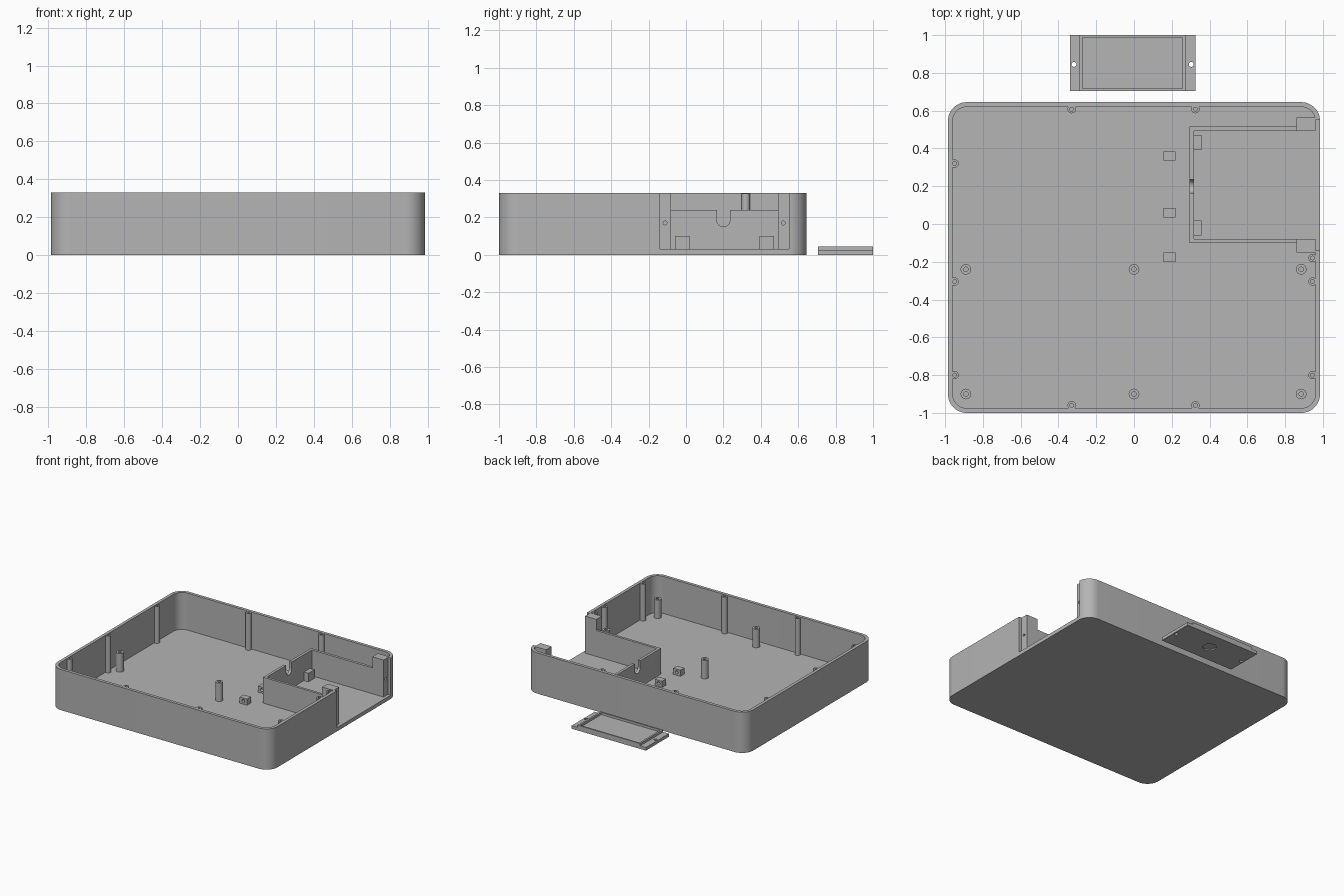
import bpy, bmesh
from math import sin, cos, pi, radians
from mathutils import Matrix

if "Cube" in bpy.data.objects:
    bpy.data.objects.remove(bpy.data.objects["Cube"], do_unlink=True)

GREY = (0.46, 0.46, 0.46, 1)
mat = bpy.data.materials.new("plain_grey")
mat.use_nodes = True
mat.diffuse_color = GREY
mat.node_tree.nodes["Principled BSDF"].inputs["Base Color"].default_value = GREY

FLOOR, RIM = 0.03, 0.33


def finish(name, bm):
    bmesh.ops.recalc_face_normals(bm, faces=bm.faces)
    mesh = bpy.data.meshes.new(name)
    bm.to_mesh(mesh)
    bm.free()
    mesh.materials.append(mat)
    obj = bpy.data.objects.new(name, mesh)
    bpy.context.collection.objects.link(obj)
    return obj


def box(name, x, y, z):
    bm = bmesh.new()
    bmesh.ops.create_cube(bm, size=1)
    for v in bm.verts:
        v.co = [r[0] if c < 0 else r[1] for c, r in zip(v.co, (x, y, z))]
    return finish(name, bm)


def rod(name, centre, radius, depth, axis="Z"):
    bm = bmesh.new()
    turn = {"X": Matrix.Rotation(pi / 2, 4, "Y"), "Y": Matrix.Rotation(pi / 2, 4, "X"),
            "Z": Matrix.Identity(4)}[axis]
    bmesh.ops.create_cone(bm, cap_ends=True, segments=32, radius1=radius, radius2=radius,
                          depth=depth, matrix=Matrix.Translation(centre) @ turn)
    return finish(name, bm)


def rounded_slab(name, x, y, z, radius, steps=12):
    bm = bmesh.new()
    corners = [(x[1], y[1], -1, -1), (x[0], y[1], 1, -1), (x[0], y[0], 1, 1), (x[1], y[0], -1, 1)]
    ring = []
    for i, (cx, cy, sx, sy) in enumerate(corners):
        for k in range(steps + 1):
            a = (i + k / steps) * pi / 2
            ring.append(bm.verts.new((cx + radius * (sx + cos(a)), cy + radius * (sy + sin(a)), z[0])))
    face = bm.faces.new(ring)
    top = bmesh.ops.extrude_face_region(bm, geom=[face])["geom"]
    bmesh.ops.translate(bm, vec=(0, 0, z[1] - z[0]),
                        verts=[g for g in top if isinstance(g, bmesh.types.BMVert)])
    return finish(name, bm)


def post(name, x, y, radius, hole, top, depth):
    # Turned pillar with a blind screw hole in its top
    bm = bmesh.new()
    profile = [(0, top - depth), (hole, top - depth), (hole, top), (radius, top),
               (radius, FLOOR - 0.01), (0, FLOOR - 0.01)]
    verts = [bm.verts.new((r, 0, z)) for r, z in profile]
    edges = [bm.edges.new(pair) for pair in zip(verts, verts[1:])]
    bmesh.ops.spin(bm, geom=verts + edges, cent=(0, 0, 0), axis=(0, 0, 1),
                   angle=2 * pi, steps=24)
    bmesh.ops.remove_doubles(bm, verts=bm.verts, dist=0.0001)
    bmesh.ops.translate(bm, verts=bm.verts, vec=(x, y, 0))
    return smooth(finish(name, bm))


def cut(obj, cutter):
    mod = obj.modifiers.new("cut", "BOOLEAN")
    mod.operation, mod.solver, mod.object = "DIFFERENCE", "EXACT", cutter
    bpy.context.view_layer.objects.active = obj
    bpy.ops.object.modifier_apply(modifier=mod.name)
    bpy.data.objects.remove(cutter, do_unlink=True)


def smooth(obj):
    bpy.ops.object.select_all(action="DESELECT")
    obj.select_set(True)
    bpy.context.view_layer.objects.active = obj
    bpy.ops.object.shade_smooth_by_angle(angle=radians(30))
    return obj


# Open tray with a wide gap in its left wall
tray = rounded_slab("tray", (-0.985, 0.985), (-1, 0.645), (0, RIM), 0.1)
cut(tray, rounded_slab("cavity", (-0.96, 0.96), (-0.975, 0.62), (FLOOR, 0.5), 0.075))
cut(tray, box("gap", (0.9, 1.1), (-0.14, 0.55), (FLOOR, 0.5)))
smooth(tray)

# Compartment walls, the rear one with a round-bottomed cable slot
WALL = (FLOOR - 0.01, 0.24)
back = box("compartment_back_wall", (0.295, 0.317), (-0.1, 0.515), WALL)
cut(back, box("slot", (0.2, 0.4), (0.165, 0.235), (0.185, 0.4)))
cut(back, rod("slot_end", (0.3, 0.2, 0.185), 0.035, 0.2, "X"))
smooth(back)
for side, y in (("front", (-0.1, -0.08)), ("rear", (0.493, 0.515))):
    box(f"compartment_{side}_wall", (0.316, 0.87), y, WALL)

# Screw blocks at the mouth of the compartment
for side, y, hole_y in (("front", (-0.15, -0.08), -0.112), ("rear", (0.493, 0.565), 0.52)):
    block = box(f"{side}_screw_block", (0.86, 0.961), y, (FLOOR - 0.01, RIM))
    cut(block, rod("screw_hole", (0.96, hole_y, 0.17), 0.01, 0.1, "X"))
    smooth(block)

# Stops inside the compartment
for i, y in enumerate((-0.06, 0.392)):
    box(f"stop_{i + 1}", (0.31, 0.357), (y, y + 0.078), (FLOOR - 0.01, 0.1))

# Small tie blocks with a hole through them
for i, y in enumerate((-0.175, 0.06, 0.36)):
    tie = box(f"tie_block_{i + 1}", (0.155, 0.22), (y - 0.025, y + 0.025), (FLOOR - 0.01, 0.08))
    cut(tie, rod("tie_hole", (0.1875, y, 0.055), 0.013, 0.2, "Y"))
    smooth(tie)

# Board pillars in two rows of three
for row, y in (("front", -0.9), ("middle", -0.24)):
    for i, x in enumerate((-0.89, 0, 0.885)):
        post(f"{row}_pillar_{i + 1}", x, y, 0.028, 0.012, 0.18, 0.08)

# Lid screw posts along the walls
spots = [(x, y) for x in (-0.33, 0.325) for y in (-0.96, 0.608)]
spots += [(x, y) for x in (-0.95, 0.945) for y in (-0.8, -0.305)]
spots += [(-0.95, 0.32), (0.945, -0.18)]
for i, (x, y) in enumerate(spots):
    post(f"wall_post_{i + 1}", x, y, 0.022, 0.01, RIM - 0.002, 0.1)

# Separate cover plate with a raised frame, screw holes and a finger recess below
cover = box("cover_plate", (-0.34, 0.325), (0.705, 1), (0, 0.025))
for x in (-0.318, 0.303):
    cut(cover, rod("cover_hole", (x, 0.845, 0), 0.013, 0.2))
cut(cover, rod("finger_recess", (-0.0075, 0.8525, 0), 0.05, 0.02))
smooth(cover)
frame = box("cover_frame", (-0.288, 0.272), (0.705, 1), (0.024, 0.043))
cut(frame, box("frame_opening", (-0.273, 0.257), (0.718, 0.988), (0, 0.1)))
